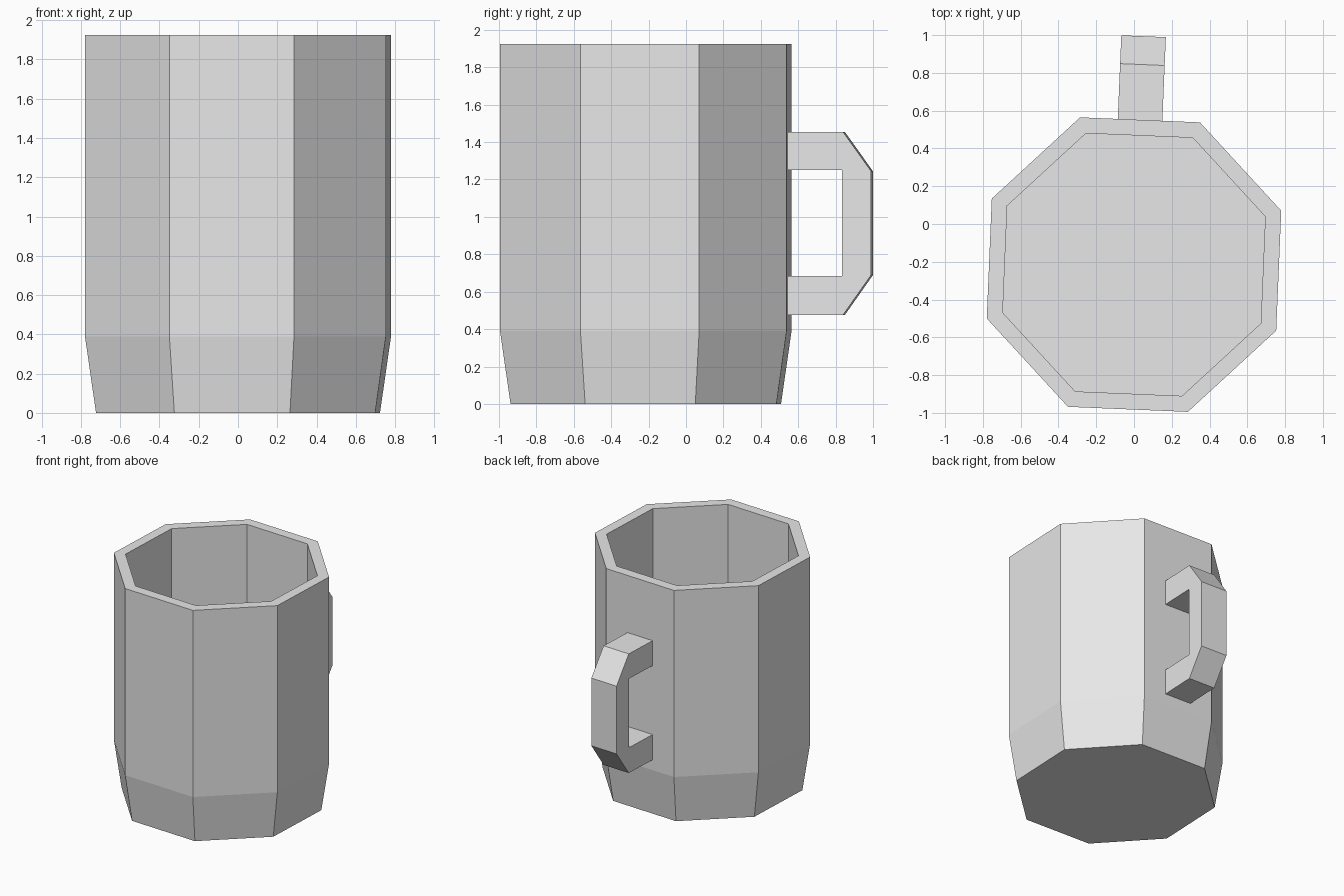
import bpy
import bmesh
from math import radians, cos, sin
from mathutils import Matrix

cube = bpy.data.objects.get("Cube")
if cube:
    bpy.data.objects.remove(cube, do_unlink=True)

SIDES = 8
PLACE = Matrix.Translation((0, -0.215, 0)) @ Matrix.Rotation(radians(-2.4), 4, "Z")

glaze = bpy.data.materials.new("light_grey_ceramic")
glaze.use_nodes = True
GREY = (0.8, 0.8, 0.8, 1)
glaze.diffuse_color = GREY
glaze.node_tree.nodes["Principled BSDF"].inputs["Base Color"].default_value = GREY


def finish(name, bm):
    """Turn a bmesh into a flat-shaded, placed object."""
    bmesh.ops.recalc_face_normals(bm, faces=bm.faces)
    bm.transform(PLACE)
    mesh = bpy.data.meshes.new(name)
    bm.to_mesh(mesh)
    bm.free()
    mesh.materials.append(glaze)
    obj = bpy.data.objects.new(name, mesh)
    bpy.context.collection.objects.link(obj)


# Mug body: octagonal rings from the underside, over the rim, to the inner floor
bm = bmesh.new()
rings = []
for radius, z in [(0.77, 0), (0.83, 0.39), (0.83, 1.925), (0.74, 1.925), (0.74, 0.1)]:
    angles = [radians(360 * (i + 0.5) / SIDES) for i in range(SIDES)]
    rings.append([bm.verts.new((radius * cos(a), radius * sin(a), z)) for a in angles])
for low, high in zip(rings, rings[1:]):
    for i in range(SIDES):
        j = (i + 1) % SIDES
        bm.faces.new((low[i], low[j], high[j], high[i]))
bm.faces.new(rings[0])
bm.faces.new(rings[-1])
finish("mug_body", bm)

# Handle: chamfered C profile extruded sideways, ends just inside the wall
profile = [(0.76, 1.455), (1.06, 1.455), (1.21, 1.245), (1.21, 0.688), (1.06, 0.475),
           (0.76, 0.475), (0.76, 0.683), (1.055, 0.683), (1.055, 1.25), (0.76, 1.25)]
HALF = 0.118
bm = bmesh.new()
side = bm.faces.new([bm.verts.new((-HALF, y, z)) for y, z in profile])
out = bmesh.ops.extrude_face_region(bm, geom=[side], use_keep_orig=True)
bmesh.ops.translate(bm, vec=(2 * HALF, 0, 0),
                    verts=[v for v in out["geom"] if isinstance(v, bmesh.types.BMVert)])
finish("handle", bm)
